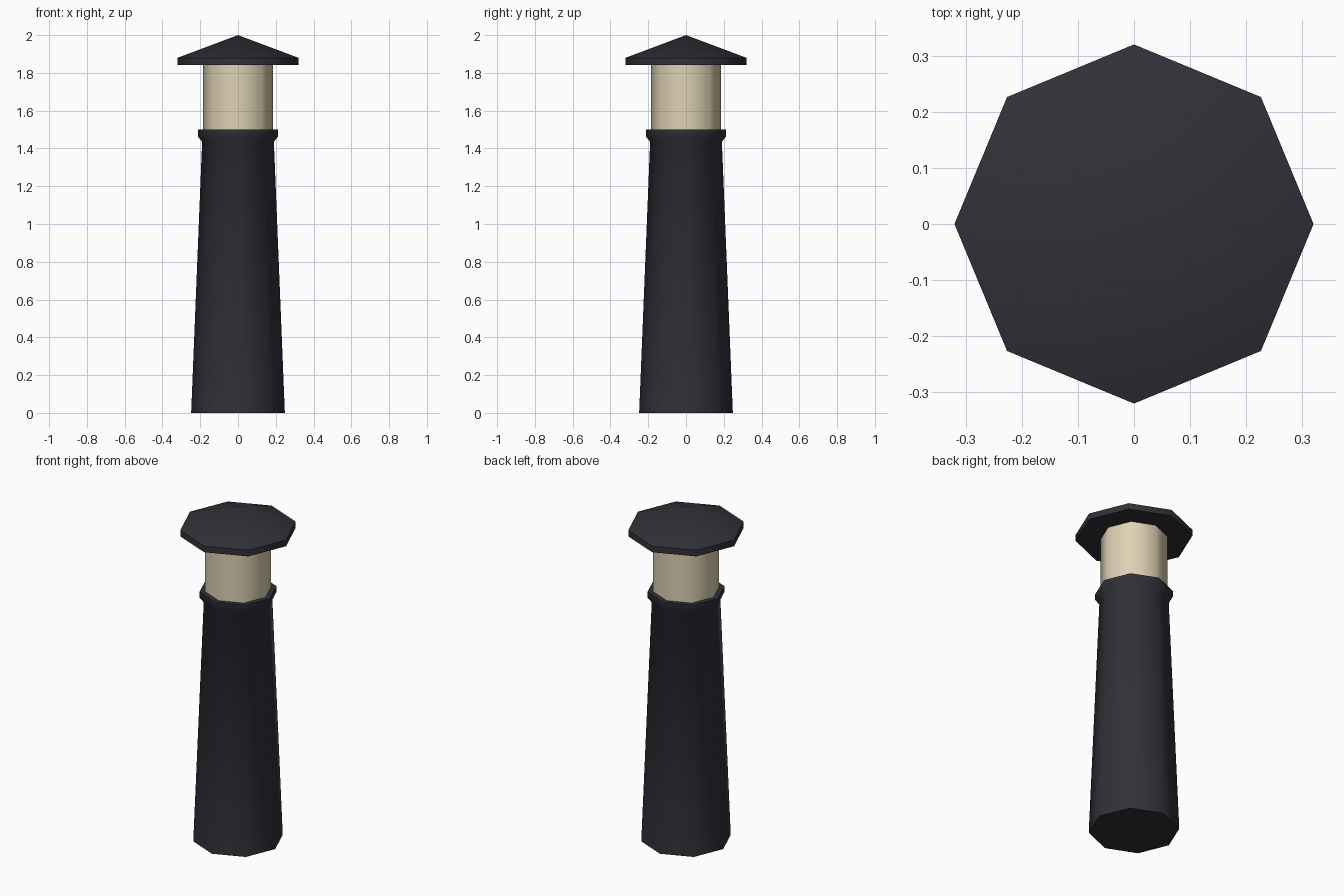
import bpy, bmesh, math

if "Cube" in bpy.data.objects:
    bpy.data.objects.remove(bpy.data.objects["Cube"])

SIDES = 8


def material(name, rgb):
    m = bpy.data.materials.new(name)
    m.diffuse_color = (*rgb, 1.0)
    m.use_nodes = True
    m.node_tree.nodes["Principled BSDF"].inputs["Base Color"].default_value = m.diffuse_color
    return m


def lathe(name, profile, mat):
    """Turn (radius, height) points around z into a closed eight-sided solid."""
    bm = bmesh.new()
    rings = []
    for r, z in profile:
        if r == 0:
            rings.append([bm.verts.new((0, 0, z))] * SIDES)
        else:
            rings.append([bm.verts.new((r * math.cos(i * math.tau / SIDES),
                                        r * math.sin(i * math.tau / SIDES), z))
                          for i in range(SIDES)])
    for low, high in zip(rings, rings[1:]):
        for i in range(SIDES):
            j = (i + 1) % SIDES
            corners = dict.fromkeys((low[i], low[j], high[j], high[i]))
            bm.faces.new(list(corners))
    # flat caps on open ends
    for ring in (rings[0], rings[-1]):
        if ring[0] is not ring[1]:
            bm.faces.new(ring)
    bmesh.ops.recalc_face_normals(bm, faces=bm.faces)
    mesh = bpy.data.meshes.new(name)
    bm.to_mesh(mesh)
    bm.free()
    mesh.materials.append(mat)
    obj = bpy.data.objects.new(name, mesh)
    bpy.context.collection.objects.link(obj)
    bpy.ops.object.select_all(action='DESELECT')
    obj.select_set(True)
    bpy.context.view_layer.objects.active = obj
    bpy.ops.object.shade_smooth_by_angle(angle=math.radians(50))
    return obj


dark = material("charcoal", (0.030, 0.030, 0.040))
glow = material("warm cream", (0.73, 0.64, 0.45))

# tapered post with a flared lip at the top
lathe("post", [(0.248, 0), (0.19, 1.435), (0.213, 1.465), (0.213, 1.5)], dark)

# light drum between post and cap
lathe("lamp_drum", [(0.184, 1.49), (0.184, 1.85)], glow)

# wide pointed cap with a thin rim
lathe("cap", [(0.32, 1.843), (0.32, 1.88), (0, 2.0)], dark)
